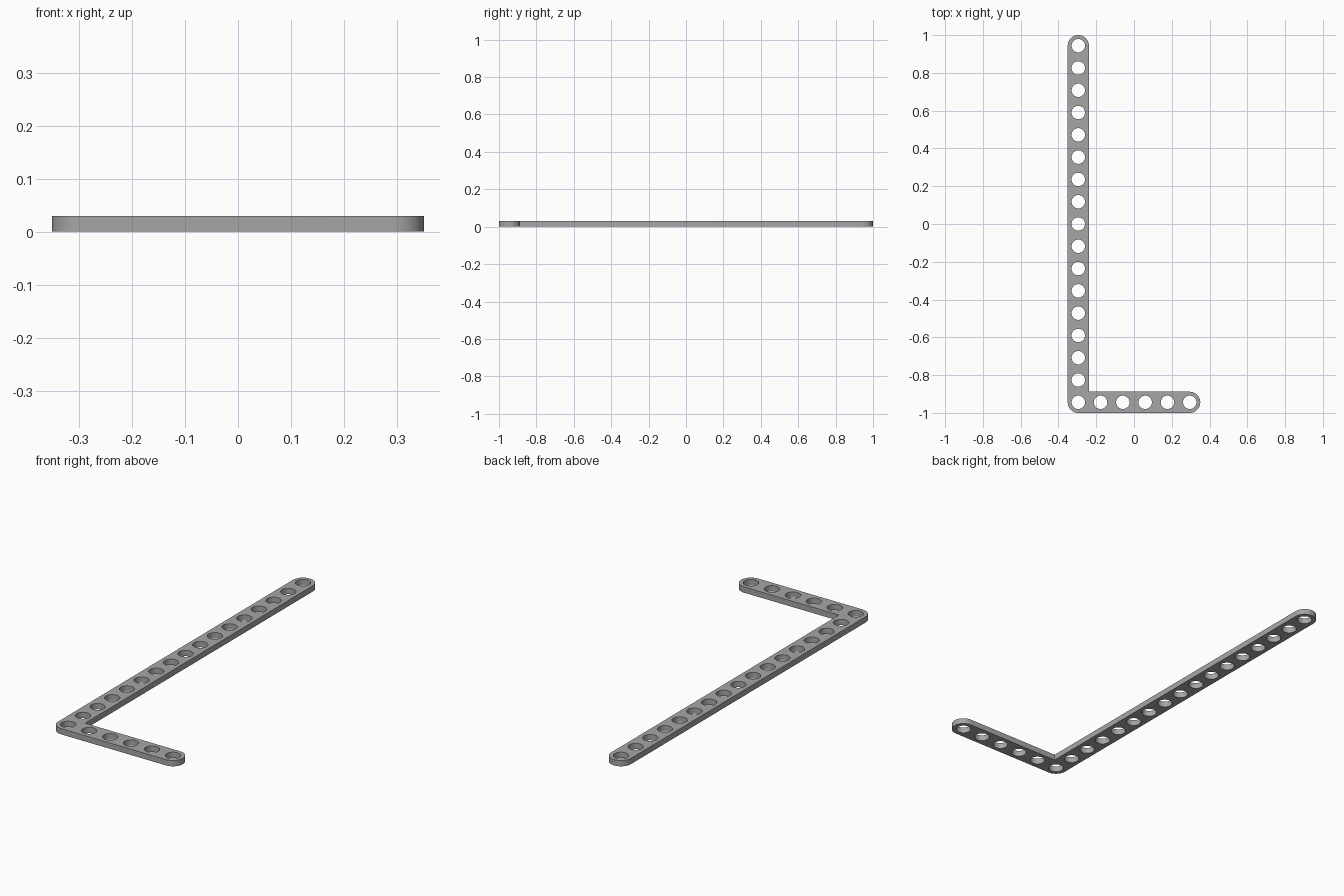
import bpy, bmesh, math
from mathutils import Vector

cube = bpy.data.objects.get("Cube")
if cube:
    bpy.data.objects.remove(cube, do_unlink=True)

PITCH = 0.118
R = 0.056            # half width of an arm
HOLE = 0.0355
THICK = 0.0295
LONG, SHORT = 16, 5  # pitches between end holes
x0, y0 = -SHORT * PITCH / 2, -LONG * PITCH / 2
x1, y1 = -x0, -y0


def arc(cx, cy, r, start, end, n):
    """Points on an arc, angles in degrees."""
    return [(cx + r * math.cos(math.radians(start + (end - start) * i / n)),
             cy + r * math.sin(math.radians(start + (end - start) * i / n)))
            for i in range(n + 1)]


def loop(bm, pts):
    vs = [bm.verts.new((x, y, 0)) for x, y in pts]
    return [bm.edges.new((a, b)) for a, b in zip(vs, vs[1:] + vs[:1])]


bm = bmesh.new()

# Outline: rounded corner, short arm end, sharp inner corner, long arm end
edges = loop(bm, arc(x0, y0, R, 180, 270, 12)
             + arc(x1, y0, R, -90, 90, 24)
             + [(x0 + R, y0 + R)]
             + arc(x0, y1, R, 0, 180, 24))

# Pin holes along both arms
centres = [(x0, y0 + i * PITCH) for i in range(LONG + 1)]
centres += [(x0 + i * PITCH, y0) for i in range(1, SHORT + 1)]
for cx, cy in centres:
    edges += loop(bm, arc(cx, cy, HOLE, 0, 360, 36)[:-1])

# Fill the plate around the holes and give it thickness
bmesh.ops.triangle_fill(bm, edges=edges, use_beauty=True, use_dissolve=False)
ext = bmesh.ops.extrude_face_region(bm, geom=bm.faces[:], use_keep_orig=True)
top = [g for g in ext["geom"] if isinstance(g, bmesh.types.BMVert)]
bmesh.ops.translate(bm, verts=top, vec=Vector((0, 0, THICK)))
bmesh.ops.recalc_face_normals(bm, faces=bm.faces[:])

mesh = bpy.data.meshes.new("angled_beam")
bm.to_mesh(mesh)
bm.free()
beam = bpy.data.objects.new("angled_beam", mesh)
bpy.context.collection.objects.link(beam)

# Grey plastic
grey = bpy.data.materials.new("grey_plastic")
grey.use_nodes = True
colour = (0.38, 0.38, 0.38, 1)
grey.diffuse_color = colour
grey.node_tree.nodes["Principled BSDF"].inputs["Base Color"].default_value = colour
mesh.materials.append(grey)

# Smooth walls with crisp rims
bpy.context.view_layer.objects.active = beam
beam.select_set(True)
bpy.ops.object.shade_smooth_by_angle(angle=math.radians(30))
